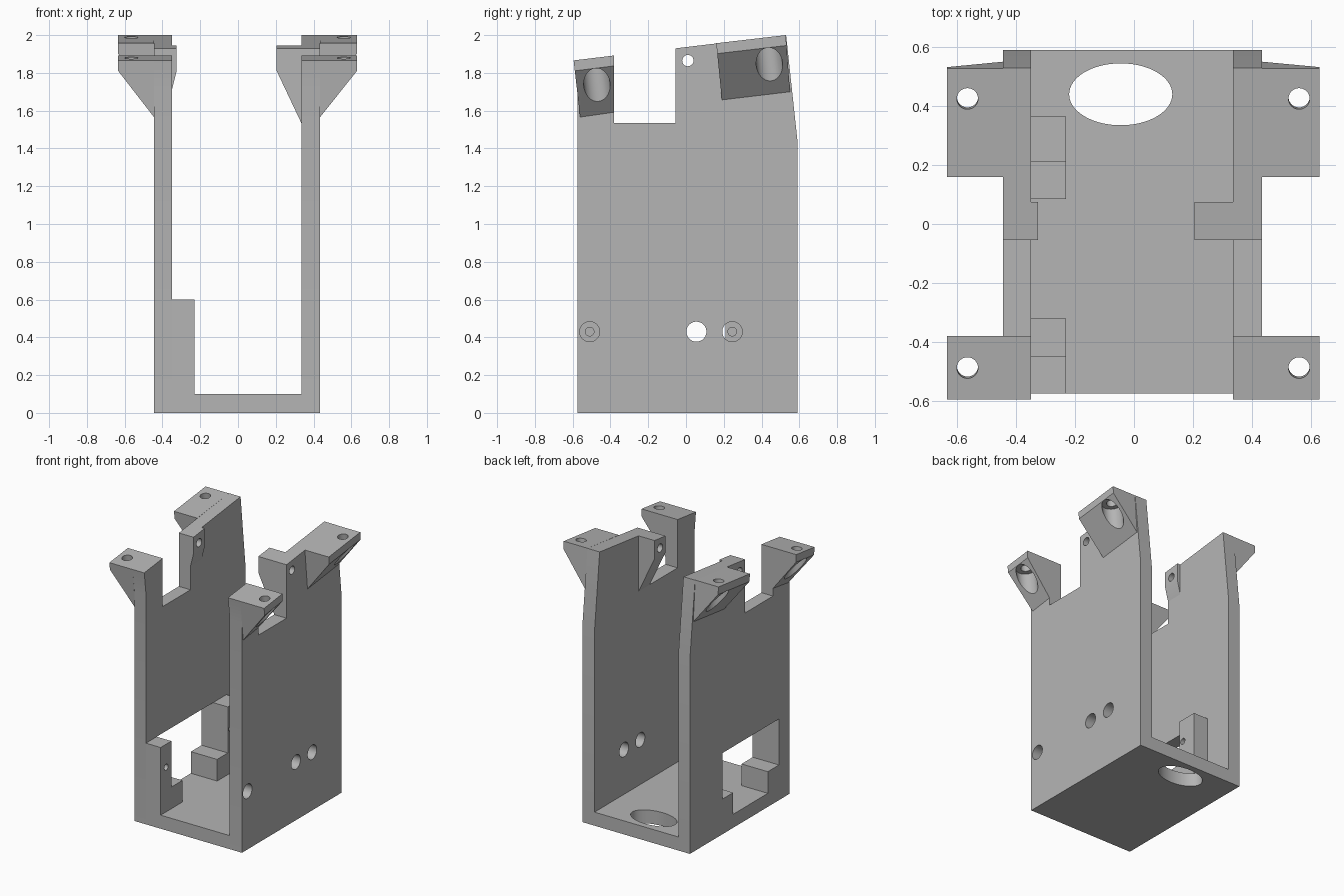
import bpy, bmesh, math
from mathutils import Vector, Matrix

if "Cube" in bpy.data.objects:
    bpy.data.objects.remove(bpy.data.objects["Cube"])

grey = bpy.data.materials.new("matte grey")
grey.diffuse_color = (0.46, 0.46, 0.46, 1)
grey.use_nodes = True
grey.node_tree.nodes["Principled BSDF"].inputs["Base Color"].default_value = grey.diffuse_color


def loft(name, a, b):
    """Solid between two matching outlines."""
    bm = bmesh.new()
    va = [bm.verts.new(p) for p in a]
    vb = [bm.verts.new(p) for p in b]
    n = len(va)
    bm.faces.new(va)
    bm.faces.new(vb[::-1])
    for i in range(n):
        j = (i + 1) % n
        bm.faces.new((va[j], va[i], vb[i], vb[j]))
    bmesh.ops.recalc_face_normals(bm, faces=bm.faces)
    me = bpy.data.meshes.new(name)
    bm.to_mesh(me)
    bm.free()
    me.materials.append(grey)
    ob = bpy.data.objects.new(name, me)
    bpy.context.collection.objects.link(ob)
    return ob


def prism(name, yz, x0, x1):
    """Side profile extruded along x."""
    return loft(name, [(x0, y, z) for y, z in yz], [(x1, y, z) for y, z in yz])


def rod(start, end, r, r2=None, n=40):
    """Round or oval cutter from start to end."""
    start, end = Vector(start), Vector(end)
    rot = (end - start).to_track_quat('Z', 'Y').to_matrix()
    ring = [rot @ Vector((r * math.cos(t), (r2 or r) * math.sin(t), 0))
            for t in (2 * math.pi * i / n for i in range(n))]
    return loft("hole_cutter", [start + p for p in ring], [end + p for p in ring])


def cut(ob, *cutters):
    """Subtract cutters, then remove them."""
    bpy.ops.object.select_all(action='DESELECT')
    bpy.context.view_layer.objects.active = ob
    ob.select_set(True)
    for c in cutters:
        c.hide_render = True
        m = ob.modifiers.new("cut", 'BOOLEAN')
        m.operation, m.solver, m.object = 'DIFFERENCE', 'EXACT', c
        bpy.ops.object.modifier_apply(modifier=m.name)
        bpy.data.objects.remove(c)
    bpy.ops.object.shade_smooth_by_angle(angle=math.radians(30))


def pin_hole():
    return rod((-1, 0.01, 1.865), (1, 0.01, 1.865), 0.03)


# floor with oval opening
floor = prism("floor", [(-0.575, 0), (0.59, 0), (0.59, 0.1), (-0.575, 0.1)], -0.35, 0.335)
cut(floor, rod((-0.045, 0.44, -0.1), (-0.045, 0.44, 0.2), 0.175, 0.105, 64))

# side walls
wall = [(-0.575, 0), (0.59, 0), (0.59, 1.44), (0.53, 2.0), (-0.055, 1.93),
        (-0.055, 1.535), (-0.38, 1.535), (-0.38, 1.892), (-0.595, 1.866), (-0.575, 1.7)]
left_wall = prism("left_wall", wall, -0.445, -0.35)
window = [(-0.45, 0.6), (0.21, 0.6), (0.21, 0.26), (0.085, 0.26),
          (0.085, 0.1), (-0.32, 0.1), (-0.32, 0.26), (-0.45, 0.26)]
cut(left_wall, prism("window_cutter", window, -0.6, -0.2), pin_hole())
right_wall = prism("right_wall", wall, 0.335, 0.435)
cut(right_wall, pin_hole(),
    *[rod((0.2, y, 0.43), (0.6, y, 0.43), 0.053) for y in (-0.51, 0.055, 0.245)])

# stepped mounting posts with blind screw holes
posts = {"front_post": ([(-0.575, 0.1), (-0.32, 0.1), (-0.32, 0.26),
                         (-0.45, 0.26), (-0.45, 0.6), (-0.575, 0.6)], -0.51),
         "rear_post": ([(0.085, 0.1), (0.365, 0.1), (0.365, 0.6),
                        (0.21, 0.6), (0.21, 0.26), (0.085, 0.26)], 0.245)}
for name, (profile, y) in posts.items():
    post = prism(name, profile, -0.35, -0.23)
    cut(post, rod((-0.33, y, 0.43), (-0.1, y, 0.43), 0.023, n=24))

# pivot gussets on the inner faces
for name, xw, xi, zb in (("left_gusset", -0.35, -0.325, 1.71),
                         ("right_gusset", 0.335, 0.205, 1.535)):
    ends = [[(xw, y, zt), (xi, y, zt), (xi, y, 1.81), (xw, y, zb)]
            for y, zt in ((-0.055, 1.93), (0.075, 1.9455))]
    cut(loft(name, *ends), pin_hole())

# tilted corner ears with counterbored screw holes
down = Vector((0, 0.115, -1)).normalized()
for side, xw, xo, xh in (("left", -0.445, -0.635, -0.565), ("right", 0.435, 0.63, 0.56)):
    for name, (y0, z0, k0), (y1, z1, k1), (yh, zh) in (
            ("front", (-0.595, 1.866, 0.115), (-0.38, 1.892, 0), (-0.488, 1.879)),
            ("rear", (0.16, 1.957, 0.1), (0.528, 2.0, 0.075), (0.425, 1.988))):
        ends = [[(xw, y, z), (xo, y, z), (xo, y + 0.055 * k, z - 0.055),
                 (xw, y + 0.3 * k, z - 0.3)] for y, z, k in ((y0, z0, k0), (y1, z1, k1))]
        ear = loft(f"{side}_{name}_ear", *ends)
        top = Vector((xh, yh, zh))
        cut(ear, rod(top - down * 0.1, top + down * 0.4, 0.036),
            rod(top + down * 0.055, top + down * 0.4, 0.07))
